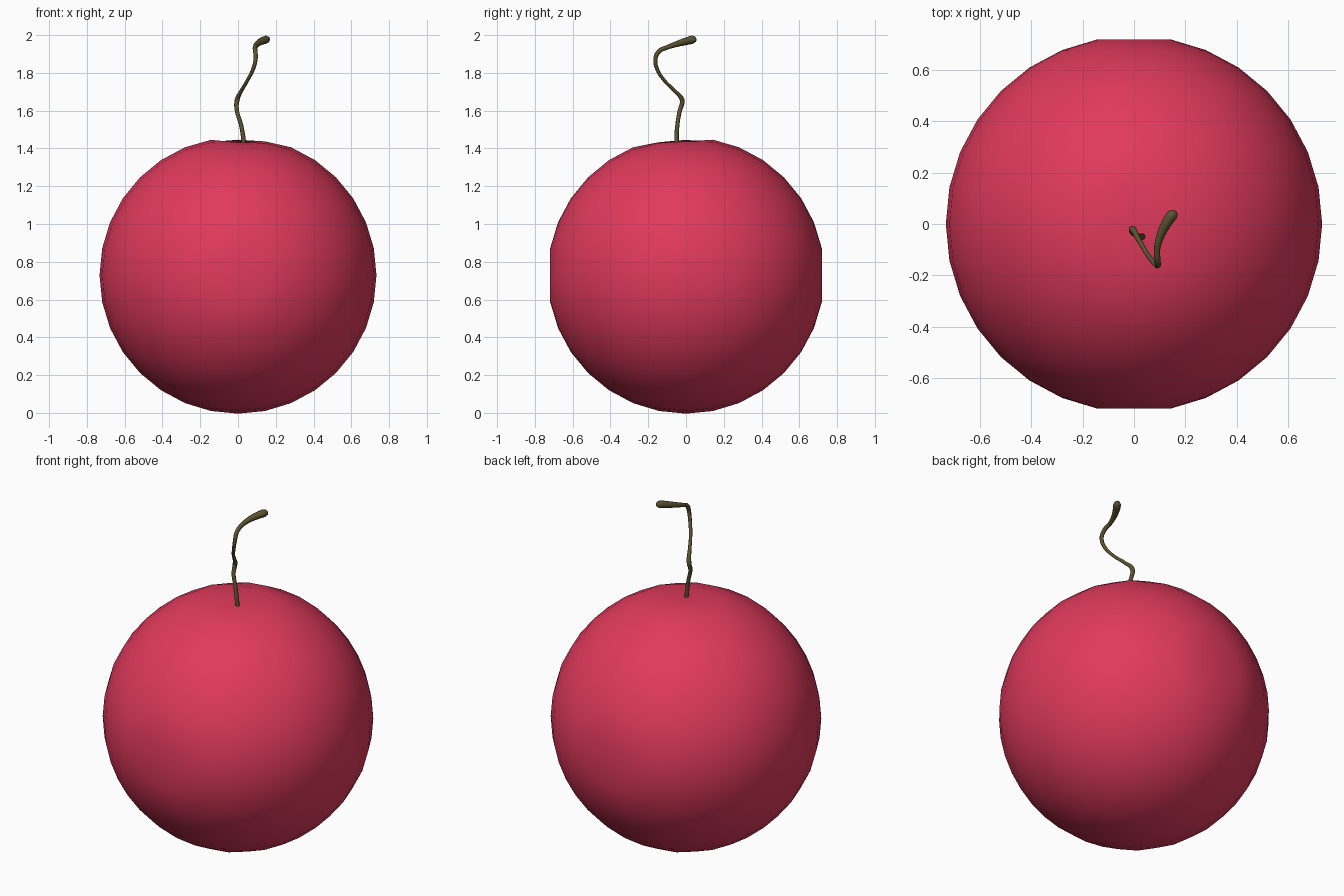
import bpy, bmesh, math
from mathutils import Matrix

if "Cube" in bpy.data.objects:
    bpy.data.objects.remove(bpy.data.objects["Cube"])


def material(name, rgb):
    m = bpy.data.materials.new(name)
    m.diffuse_color = (*rgb, 1)
    m.use_nodes = True
    m.node_tree.nodes["Principled BSDF"].inputs["Base Color"].default_value = m.diffuse_color
    return m


red = material("cherry red", (0.75, 0.042, 0.107))
olive = material("stem olive", (0.105, 0.085, 0.03))

# Fruit: sphere with its poles on the y axis, dimpled at the poles and under the stem
R, CZ = 0.733, 0.729
bm = bmesh.new()
bmesh.ops.create_uvsphere(bm, u_segments=32, v_segments=16, radius=R,
                          matrix=Matrix.Rotation(math.pi / 2, 4, 'X'))
for v in bm.verts:
    if abs(v.co.y) > 0.99 * R:
        v.co.y *= 0.975
    if v.co.z > 0:
        d2 = (v.co.x - 0.025) ** 2 + (v.co.y + 0.04) ** 2
        v.co.z -= 0.05 * math.exp(-d2 / 0.01)
    v.co.z += CZ
for f in bm.faces:
    f.smooth = True
mesh = bpy.data.meshes.new("fruit")
bm.to_mesh(mesh)
bm.free()
mesh.materials.append(red)
bpy.context.collection.objects.link(bpy.data.objects.new("fruit", mesh))

# Stem: tapered tube along a bent path, swelling at the tip (x, y, z, radius)
path = [(0.035, -0.045, 1.37, 0.013), (0.03, -0.05, 1.44, 0.012),
        (0.015, -0.045, 1.53, 0.011), (-0.006, -0.033, 1.60, 0.011),
        (-0.005, -0.02, 1.655, 0.013), (0.015, -0.055, 1.70, 0.010),
        (0.05, -0.115, 1.76, 0.009), (0.08, -0.153, 1.82, 0.010),
        (0.093, -0.162, 1.87, 0.011), (0.092, -0.145, 1.912, 0.012),
        (0.09, -0.10, 1.935, 0.012), (0.10, -0.055, 1.951, 0.015),
        (0.125, 0.0, 1.967, 0.020), (0.147, 0.033, 1.976, 0.022),
        (0.156, 0.047, 1.979, 0.016), (0.159, 0.053, 1.981, 0.004)]
curve = bpy.data.curves.new("stem", 'CURVE')
curve.dimensions = '3D'
curve.bevel_depth = 1.0
curve.bevel_resolution = 2
curve.resolution_u = 4
curve.use_fill_caps = True
s = curve.splines.new('BEZIER')
s.bezier_points.add(len(path) - 1)
for p, (x, y, z, r) in zip(s.bezier_points, path):
    p.co = (x, y, z)
    p.radius = r
    p.handle_left_type = p.handle_right_type = 'AUTO'
s.use_smooth = True
curve.materials.append(olive)
bpy.context.collection.objects.link(bpy.data.objects.new("stem", curve))
